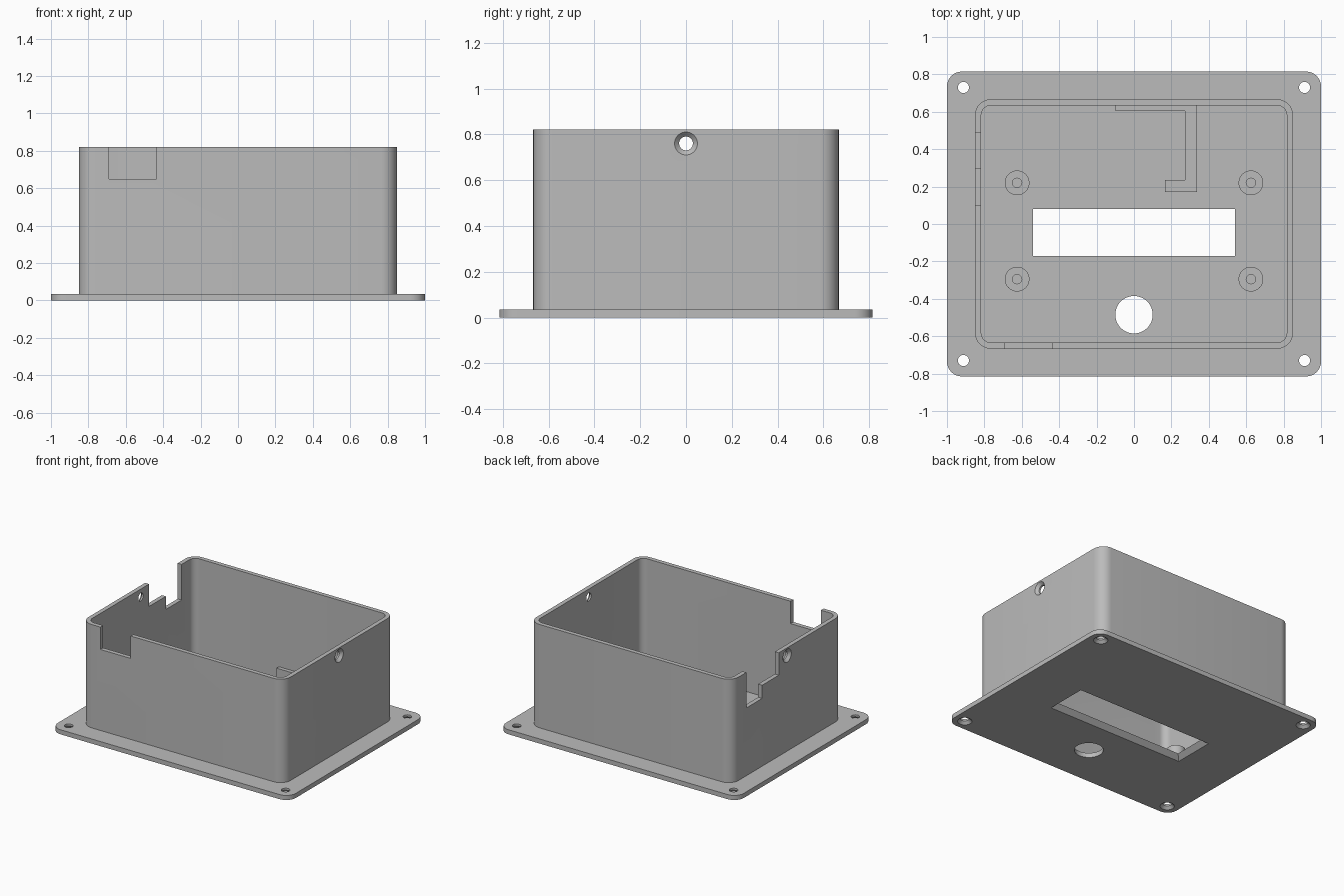
import bpy, bmesh, math
from mathutils import Matrix

if "Cube" in bpy.data.objects:
    bpy.data.objects.remove(bpy.data.objects["Cube"], do_unlink=True)

grey = bpy.data.materials.new("plain grey")
grey.use_nodes = True
grey.diffuse_color = (0.5, 0.5, 0.5, 1)
grey.node_tree.nodes["Principled BSDF"].inputs["Base Color"].default_value = (0.5, 0.5, 0.5, 1)

FLOOR, RIM = 0.035, 0.82
WALL_X, WALL_Y, THICK = 0.85, 0.667, 0.033


def circle(r, cx=0, cy=0, n=32):
    return [(cx + r * math.cos(2 * math.pi * i / n), cy + r * math.sin(2 * math.pi * i / n))
            for i in range(n)]


def rect(x0, x1, y0, y1):
    return [(x0, y0), (x1, y0), (x1, y1), (x0, y1)]


def rounded(hx, hy, r, n=8):
    """Rounded rectangle centred on the origin."""
    pts = []
    for k, (sx, sy) in enumerate([(1, 1), (-1, 1), (-1, -1), (1, -1)]):
        for i in range(n + 1):
            a = math.pi / 2 * (k + i / n)
            pts.append((sx * (hx - r) + r * math.cos(a), sy * (hy - r) + r * math.sin(a)))
    return pts


def loft(name, rings, matrix=Matrix()):
    """Solid through rings of (outline, height)."""
    bm = bmesh.new()
    loops = [[bm.verts.new((x, y, z)) for x, y in pts] for pts, z in rings]
    n = len(loops[0])
    for a, b in zip(loops, loops[1:]):
        for i in range(n):
            j = (i + 1) % n
            bm.faces.new((a[i], a[j], b[j], b[i]))
    bm.faces.new(loops[0][::-1])
    bm.faces.new(loops[-1])
    bmesh.ops.recalc_face_normals(bm, faces=bm.faces)
    bm.transform(matrix)
    mesh = bpy.data.meshes.new(name)
    bm.to_mesh(mesh)
    bm.free()
    mesh.materials.append(grey)
    obj = bpy.data.objects.new(name, mesh)
    bpy.context.collection.objects.link(obj)
    return obj


def prism(name, outline, z0, z1):
    return loft(name, [(outline, z0), (outline, z1)])


def cut(obj, cutters):
    """Subtract the cutters, keep the resulting mesh and drop the cutters."""
    for c in cutters:
        c.hide_render = True
        mod = obj.modifiers.new("cut", "BOOLEAN")
        mod.operation, mod.solver, mod.object = "DIFFERENCE", "EXACT", c
    bpy.context.view_layer.update()
    result = bpy.data.meshes.new_from_object(
        obj.evaluated_get(bpy.context.evaluated_depsgraph_get()))
    obj.modifiers.clear()
    obj.data = result
    for c in cutters:
        bpy.data.objects.remove(c, do_unlink=True)


def screw_cutter(matrix):
    """Countersunk hole entering along local +z."""
    return loft("screw_cutter", [(circle(0.06), -0.01), (circle(0.03), 0.02),
                                 (circle(0.03), 0.06)], matrix)


# Base plate with window, round opening and countersunk corner holes
base = prism("base_plate", rounded(1, 0.815, 0.08), 0, FLOOR)
cutters = [
    loft("window_cutter", [(rect(-0.585, 0.585, -0.215, 0.125), -0.01),
                           (rect(-0.54, 0.54, -0.17, 0.08), FLOOR),
                           (rect(-0.54, 0.54, -0.17, 0.08), 0.06)]),
    prism("round_cutter", circle(0.1, 0, -0.485, 48), -0.02, 0.06),
]
for sx in (-1, 1):
    for sy in (-1, 1):
        cutters.append(screw_cutter(Matrix.Translation((sx * 0.912, sy * 0.73, 0))))
cut(base, cutters)

# Walls with stepped side notch, front notch and side screw holes
walls = prism("box_walls", rounded(WALL_X, WALL_Y, 0.085), FLOOR, RIM)
cutters = [
    prism("inner_cutter", rounded(WALL_X - THICK, WALL_Y - THICK, 0.052), 0, 1),
    prism("front_notch_cutter", rect(-0.69, -0.435, -0.75, -0.6), 0.65, 1),
    prism("shallow_notch_cutter", rect(-0.9, -0.78, 0.1, 0.35), 0.65, 1),
    prism("deep_notch_cutter", rect(-0.9, -0.78, 0.3, 0.49), 0.55, 1),
]
for s in (-1, 1):
    cutters.append(screw_cutter(Matrix.Translation((s * WALL_X, 0, 0.76))
                                @ Matrix.Rotation(-s * math.pi / 2, 4, "Y")))
cut(walls, cutters)

# Hollow standoffs on the floor
for sx, side in ((-1, "right"), (1, "left")):
    for y, end in ((0.22, "back"), (-0.295, "front")):
        post = prism(f"standoff_{end}_{side}", circle(0.066, sx * 0.625, y), FLOOR, 0.15)
        cut(post, [prism("bore_cutter", circle(0.025, sx * 0.625, y, 20), 0.02, 0.3)])

# Hooked retaining rib joined to the back wall
rib = [(-0.1, 0.64), (-0.1, 0.605), (0.272, 0.605), (0.272, 0.235), (0.165, 0.235),
       (0.165, 0.172), (0.337, 0.172), (0.337, 0.64)]
prism("retaining_rib", rib, FLOOR, 0.18)

# Smooth rounded corners and holes, keep hard edges
bpy.ops.object.select_all(action="DESELECT")
for obj in bpy.context.collection.objects:
    if obj.type == "MESH" and grey.name in obj.data.materials:
        obj.select_set(True)
        bpy.context.view_layer.objects.active = obj
bpy.ops.object.shade_smooth_by_angle(angle=math.radians(30))
